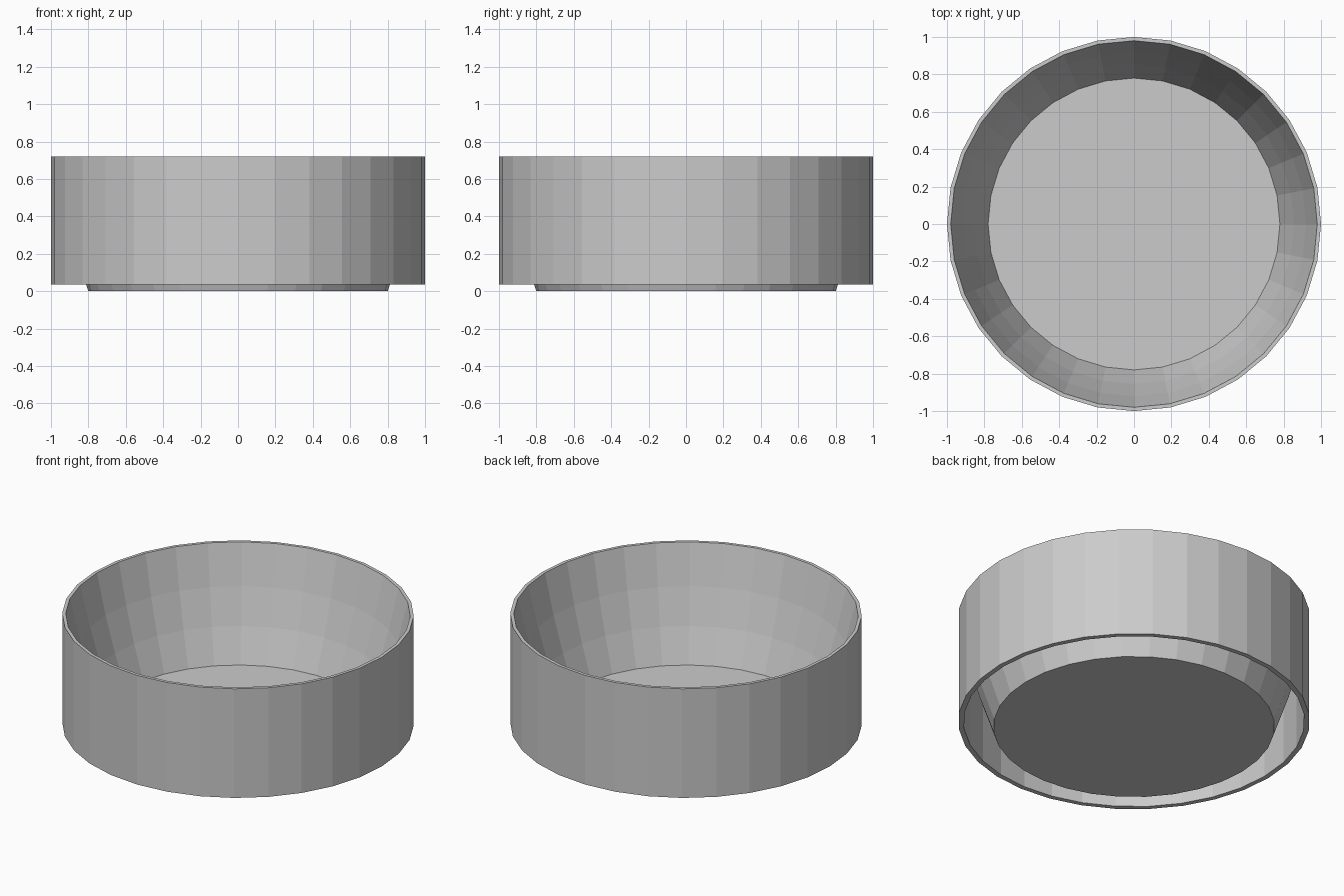
import bpy, math

if "Cube" in bpy.data.objects:
    bpy.data.objects.remove(bpy.data.objects["Cube"])

SIDES = 32


def lathe(name, profile, mat):
    """Revolve an (r, z) profile about z; r = 0 ends close to a single point."""
    verts, faces, rings = [], [], []
    for r, z in profile:
        n = SIDES if r > 0 else 1
        rings.append(list(range(len(verts), len(verts) + n)))
        for i in range(n):
            a = 2 * math.pi * i / SIDES
            verts.append((r * math.cos(a), r * math.sin(a), z))
    for low, high in zip(rings, rings[1:]):
        if len(low) == 1:
            faces.append(high[::-1])      # flat cap facing down
        elif len(high) == 1:
            faces.append(low)             # flat cap facing up
        else:
            for i in range(SIDES):
                j = (i + 1) % SIDES
                faces.append((low[i], low[j], high[j], high[i]))
    mesh = bpy.data.meshes.new(name)
    mesh.from_pydata(verts, [], faces)
    mesh.materials.append(mat)
    mesh.update()
    obj = bpy.data.objects.new(name, mesh)
    bpy.context.collection.objects.link(obj)
    return obj


grey = bpy.data.materials.new("light grey")
grey.diffuse_color = (0.6, 0.6, 0.6, 1)
grey.use_nodes = True
grey.node_tree.nodes["Principled BSDF"].inputs["Base Color"].default_value = grey.diffuse_color

# Bowl with flat floor, flared sides, thin rim and a straight outer skirt
# open underneath
lathe("double_walled_bowl", [
    (0, 0), (0.80, 0),                           # underside
    (0.885, 0.25), (0.945, 0.47), (0.97, 0.58),  # hidden flank of the bowl
    (0.97, 0.035), (1.0, 0.035),                 # skirt inside and lower lip
    (1.0, 0.72), (0.98, 0.72),                   # skirt outside and rim
    (0.92, 0.47), (0.855, 0.25), (0.78, 0.04),   # inside of the bowl
    (0, 0.04),                                   # floor
], grey)
